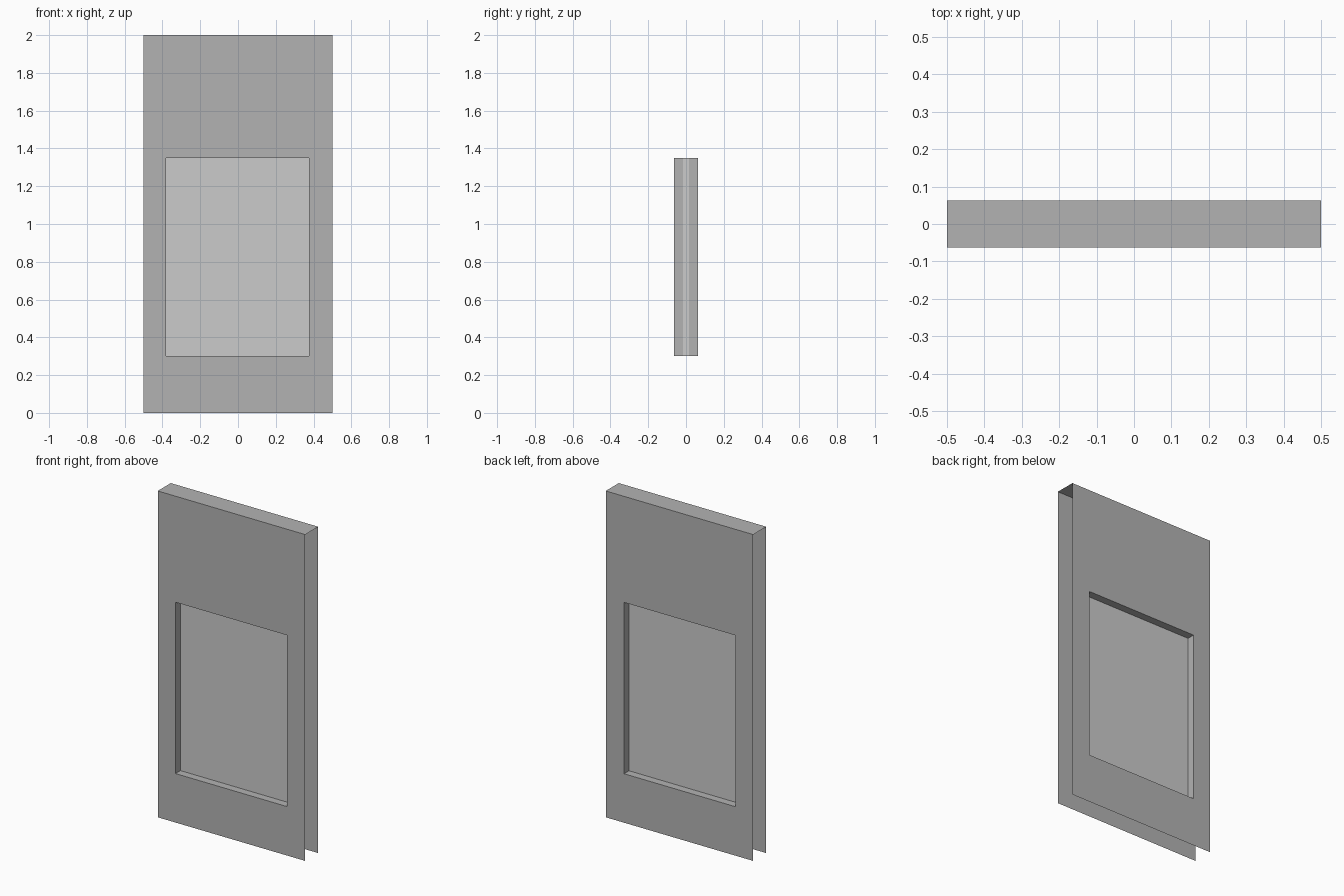
import bpy, bmesh

if "Cube" in bpy.data.objects:
    bpy.data.objects.remove(bpy.data.objects["Cube"])

HALF_W, HALF_T, HEIGHT = 0.5, 0.063, 2.0
WIN_L, WIN_R, WIN_B, WIN_T = -0.38, 0.376, 0.30, 1.35


def make_material(name, value):
    mat = bpy.data.materials.new(name)
    mat.diffuse_color = (value, value, value, 1)
    mat.use_nodes = True
    mat.node_tree.nodes["Principled BSDF"].inputs["Base Color"].default_value = mat.diffuse_color
    return mat


def finish(bm, name, mat):
    mesh = bpy.data.meshes.new(name)
    bm.to_mesh(mesh)
    bm.free()
    mesh.materials.append(mat)
    obj = bpy.data.objects.new(name, mesh)
    bpy.context.collection.objects.link(obj)
    return obj


def rect(x0, x1, z0, z1):
    return [(x0, z0), (x1, z0), (x1, z1), (x0, z1)]


# Wall shell: two skins joined by the window reveal and the top cap; ends and base open
bm = bmesh.new()
outer = rect(-HALF_W, HALF_W, 0, HEIGHT)
inner = rect(WIN_L, WIN_R, WIN_B, WIN_T)


def ring(points, y):
    return [bm.verts.new((x, y, z)) for x, z in points]


fo, fi = ring(outer, -HALF_T), ring(inner, -HALF_T)
bo, bi = ring(outer, HALF_T), ring(inner, HALF_T)
for i in range(4):
    j = (i + 1) % 4
    bm.faces.new((fo[i], fo[j], fi[j], fi[i]))
    bm.faces.new((bo[j], bo[i], bi[i], bi[j]))
    bm.faces.new((fi[i], fi[j], bi[j], bi[i]))
bm.faces.new((fo[3], fo[2], bo[2], bo[3]))
# Merge the coplanar skin pieces visually
bmesh.ops.recalc_face_normals(bm, faces=bm.faces)
top = max(bm.faces, key=lambda f: f.calc_center_median().z)
if top.normal.z < 0:
    bmesh.ops.reverse_faces(bm, faces=bm.faces)
finish(bm, "wall_panel", make_material("wall_grey", 0.45))

# Window pane: thin slab whose ends show just through the reveal
bm = bmesh.new()
bmesh.ops.create_cube(bm, size=1)
for v in bm.verts:
    v.co = (WIN_R + 0.001 if v.co.x > 0 else WIN_L - 0.001,
            v.co.y * 0.03,
            WIN_T if v.co.z > 0 else WIN_B)
finish(bm, "window_pane", make_material("pane_grey", 0.8))
